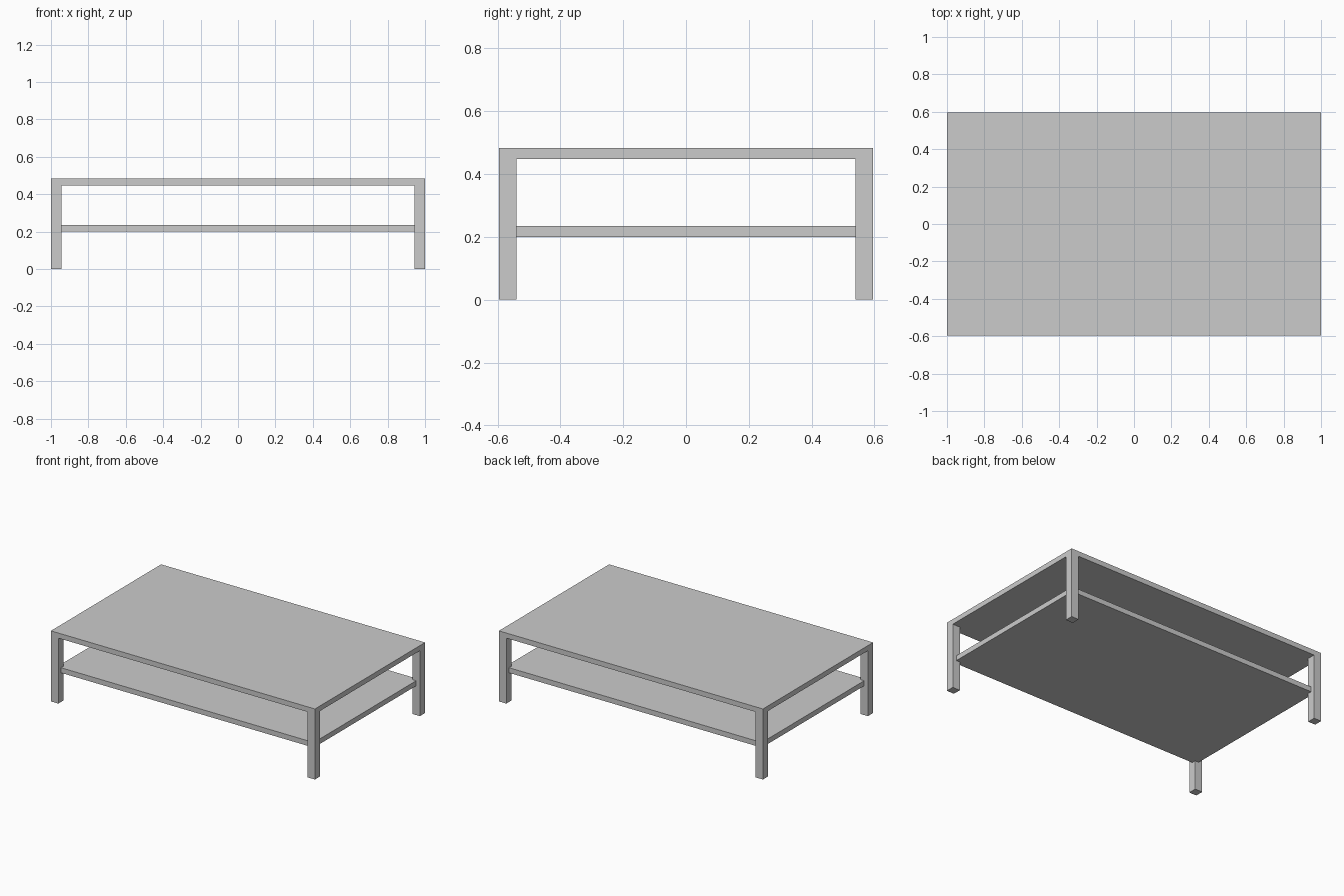
import bpy
from mathutils import Vector

cube = bpy.data.objects.get("Cube")
if cube:
    bpy.data.objects.remove(cube, do_unlink=True)

# Overall measures
HALF_X, HALF_Y, HEIGHT = 1.0, 0.596, 0.483
LEG, BOARD = 0.056, 0.035
SHELF_Z = 0.2

# Single grey finish
grey = bpy.data.materials.new("light grey")
grey.use_nodes = True
colour = (0.6, 0.6, 0.6, 1)
grey.diffuse_color = colour
grey.node_tree.nodes["Principled BSDF"].inputs["Base Color"].default_value = colour


def box(name, low, high):
    low, high = Vector(low), Vector(high)
    bpy.ops.mesh.primitive_cube_add(size=1, location=(low + high) / 2)
    obj = bpy.context.object
    obj.name = name
    obj.scale = high - low
    bpy.ops.object.transform_apply(location=False, rotation=False, scale=True)
    obj.data.materials.append(grey)
    return obj


# Table top, flush with the outer faces of the legs
box("table_top", (-HALF_X, -HALF_Y, HEIGHT - BOARD), (HALF_X, HALF_Y, HEIGHT))

# Lower shelf, let halfway into the legs
sx, sy = HALF_X - LEG / 2, HALF_Y - LEG / 2
box("lower_shelf", (-sx, -sy, SHELF_Z), (sx, sy, SHELF_Z + BOARD))

# Four square corner legs
for side, x in (("left", 1), ("right", -1)):
    for end, y in (("front", -1), ("back", 1)):
        cx, cy = x * sx, y * sy
        box(f"{end}_{side}_leg",
            (cx - LEG / 2, cy - LEG / 2, 0),
            (cx + LEG / 2, cy + LEG / 2, HEIGHT - BOARD))
